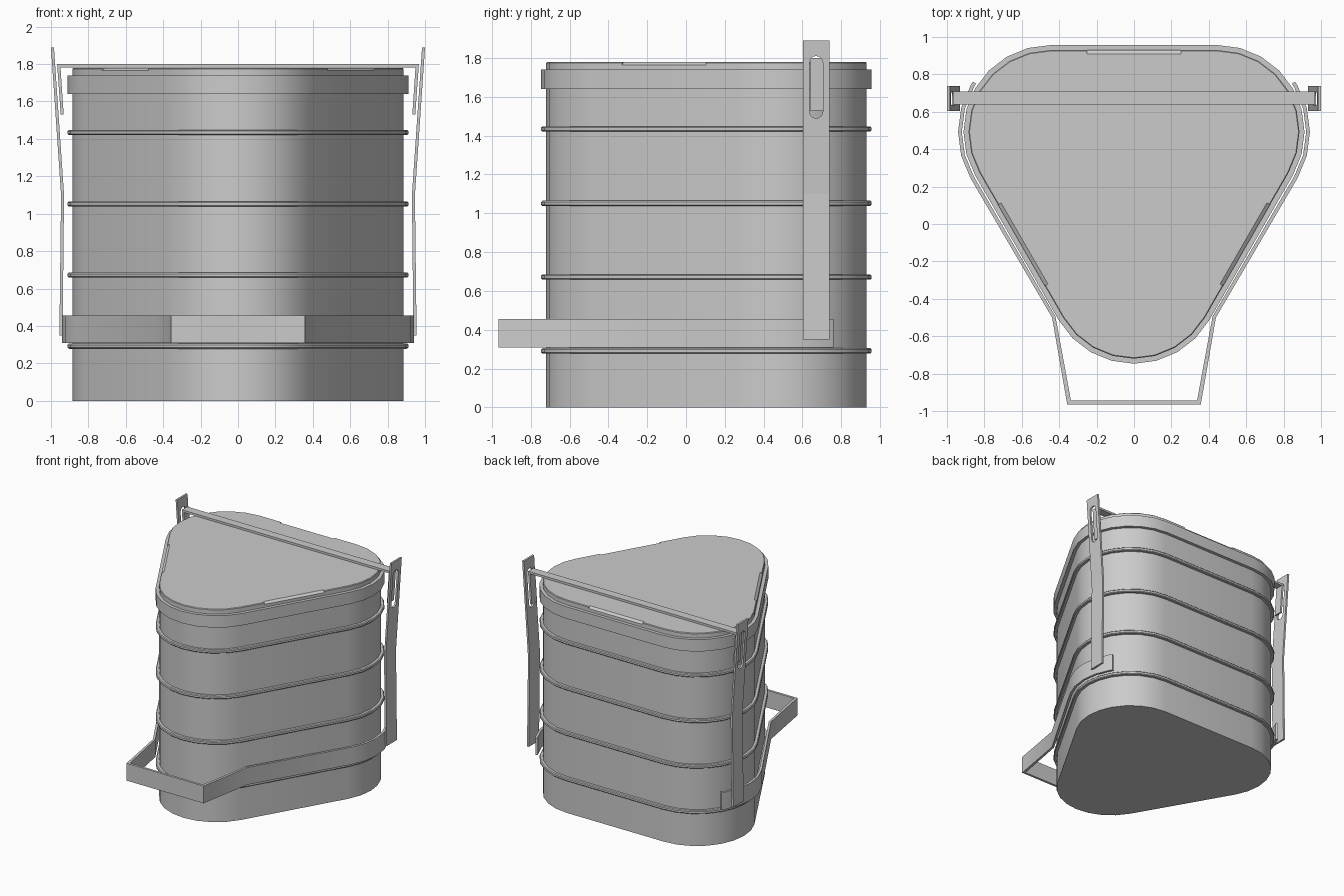
import bpy, bmesh
from math import sin, cos, radians, pi

if "Cube" in bpy.data.objects:
    bpy.data.objects.remove(bpy.data.objects["Cube"])

CY, M, R = 0.234, 0.517, 0.437      # triangle centre, corner distance, corner radius


def outline(off):
    """Rounded triangle, grown outwards by off."""
    pts = []
    for c in (-90, 30, 150):
        cx, cy = M * cos(radians(c)), CY + M * sin(radians(c))
        for i in range(9):
            a = radians(c - 60 + 15 * i)
            pts.append((cx + (R + off) * cos(a), cy + (R + off) * sin(a)))
    return pts


def finish(name, bm, smooth=True):
    bmesh.ops.recalc_face_normals(bm, faces=bm.faces)
    me = bpy.data.meshes.new(name)
    bm.to_mesh(me)
    bm.free()
    ob = bpy.data.objects.new(name, me)
    bpy.context.collection.objects.link(ob)
    if smooth:
        make_smooth(ob)
    return ob


def activate(ob):
    bpy.ops.object.select_all(action='DESELECT')
    ob.select_set(True)
    bpy.context.view_layer.objects.active = ob


def make_smooth(ob):
    activate(ob)
    bpy.ops.object.shade_smooth_by_angle(angle=radians(28))


def loft(name, profile, smooth=True):
    """Stack of triangle outlines given as (offset, z)."""
    bm = bmesh.new()
    rings = [[bm.verts.new((x, y, z)) for x, y in outline(o)] for o, z in profile]
    n = len(rings[0])
    for a, b in zip(rings, rings[1:]):
        for i in range(n):
            j = (i + 1) % n
            bm.faces.new((a[i], a[j], b[j], b[i]))
    bm.faces.new(rings[0])
    bm.faces.new(rings[-1])
    return finish(name, bm, smooth)


def prism(name, pts, axis, lo, hi, smooth=False):
    """Polygon extruded along an axis."""
    put = {'x': lambda p, d: (d, p[0], p[1]),
           'y': lambda p, d: (p[0], d, p[1]),
           'z': lambda p, d: (p[0], p[1], d)}[axis]
    bm = bmesh.new()
    a = [bm.verts.new(put(p, lo)) for p in pts]
    b = [bm.verts.new(put(p, hi)) for p in pts]
    bm.faces.new(a)
    bm.faces.new(b)
    for i in range(len(a)):
        j = (i + 1) % len(a)
        bm.faces.new((a[i], a[j], b[j], b[i]))
    return finish(name, bm, smooth)


def cut(ob, cutter):
    mod = ob.modifiers.new("cut", 'BOOLEAN')
    mod.operation = 'DIFFERENCE'
    mod.solver = 'EXACT'
    mod.object = cutter
    activate(ob)
    bpy.ops.object.modifier_apply(modifier=mod.name)
    bpy.data.objects.remove(cutter)


def mirrored(pts):
    return pts + [(-x, y) for x, y in reversed(pts)]


# Stacked food containers, each with a thin rim bead
z0 = 0.0
for i, top in enumerate((0.305, 0.685, 1.065, 1.448)):
    b = top - 0.027
    loft(f"container_{i + 1}", [(0, z0), (0, b), (0.02, b), (0.026, b + 0.006),
                                (0.026, top - 0.006), (0.02, top), (0, top)])
    z0 = top
loft("top_container", [(0, z0), (0, 1.66)])

# Lid with skirt and three shallow edge notches
lid = loft("lid", [(0, 1.64), (0.027, 1.64), (0.027, 1.74), (0, 1.74),
                   (0, 1.775), (-0.005, 1.78)], False)
for ang in (0, 120, 240):
    wedge = prism("notch_cutter", [(0.663, 1.79), (0.74, 1.73), (0.74, 1.79)],
                  'x', -0.25, 0.25)
    wedge.rotation_euler.z = radians(ang)
    wedge.location.y = CY
    bpy.context.view_layer.update()
    cut(lid, wedge)
make_smooth(lid)


# Lower carrying band wrapped round the stack, ending in a front grip
def band_path(off, elbow, grip):
    cx, cy = M * cos(pi / 6), CY + M / 2
    arc = [(cx + (R + off) * cos(radians(a)), cy + (R + off) * sin(radians(a)))
           for a in (33, 30, 15, 0, -15, -30)]
    return mirrored(arc + [elbow, grip])


outer = band_path(0.056, (0.438, -0.5), (0.357, -0.965))
inner = band_path(0.036, (0.420, -0.494), (0.337, -0.945))
prism("lower_band", outer + inner[::-1], 'z', 0.31, 0.455, True)

# Side straps with a rounded slot
strap_profile = [(0.955, 0.35), (0.946, 1.1), (1.0, 1.89), (0.984, 1.89),
                 (0.930, 1.1), (0.938, 0.35)]
slot = [(0.67 + 0.035 * cos(a), 1.525 + 0.035 * sin(a))
        for a in (pi + pi * i / 8 for i in range(9))]
slot += [(0.67 + 0.035 * cos(a), 1.775 + 0.035 * sin(a))
         for a in (pi * i / 8 for i in range(9))]
for side, s in (("left", -1), ("right", 1)):
    strap = prism(f"{side}_strap", [(s * x, z) for x, z in strap_profile],
                  'y', 0.603, 0.738)
    cut(strap, prism("slot_cutter", slot, 'x', *sorted((s * 0.8, s * 1.1))))

# Top handle with its ends folded down behind the straps
fold_out = [(0.948, 1.53), (0.967, 1.80)]
fold_in = [(0.932, 1.53), (0.949, 1.782)]
prism("top_handle", mirrored(fold_out) + mirrored(fold_in)[::-1],
      'y', 0.638, 0.708)
